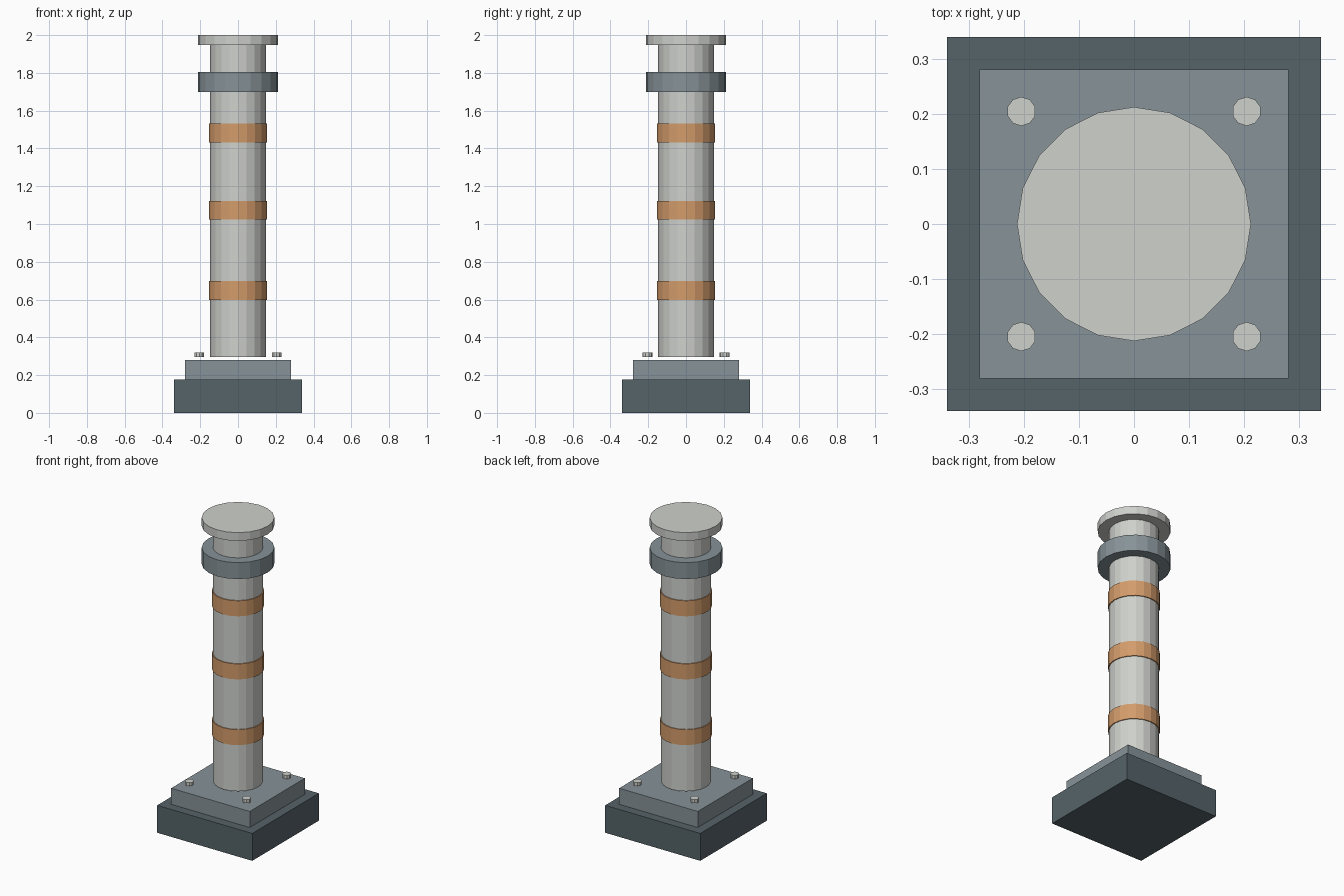
import bpy

cube = bpy.data.objects.get("Cube")
if cube:
    bpy.data.objects.remove(cube, do_unlink=True)


def material(name, rgb):
    m = bpy.data.materials.new(name)
    m.use_nodes = True
    m.diffuse_color = (*rgb, 1)
    m.node_tree.nodes["Principled BSDF"].inputs["Base Color"].default_value = (*rgb, 1)
    return m


pale = material("pale grey", (0.62, 0.635, 0.605))
slate = material("slate grey", (0.24, 0.29, 0.315))
dark = material("dark slate", (0.092, 0.125, 0.14))
copper = material("copper orange", (0.65, 0.33, 0.145))


def finish(name, mat):
    obj = bpy.context.object
    obj.name = name
    obj.data.materials.append(mat)
    return obj


def block(name, half, bottom, top, mat):
    bpy.ops.mesh.primitive_cube_add(size=1, location=(0, 0, (bottom + top) / 2))
    bpy.context.object.scale = (2 * half, 2 * half, top - bottom)
    bpy.ops.object.transform_apply(location=False, rotation=False, scale=True)
    return finish(name, mat)


def drum(name, radius, bottom, top, mat, sides=20, x=0, y=0):
    bpy.ops.mesh.primitive_cylinder_add(
        vertices=sides, radius=radius, depth=top - bottom,
        location=(x, y, (bottom + top) / 2))
    return finish(name, mat)


# Stepped square footing
block("base_slab", 0.34, 0, 0.177, dark)
block("base_plate", 0.281, 0.177, 0.281, slate)

# Column, standing just clear of the plate
drum("column", 0.147, 0.297, 1.95, pale)
drum("collar", 0.213, 1.7, 1.806, slate)
drum("cap", 0.213, 1.947, 2.0, pale)

# Bands around the column
for i, z in enumerate((0.648, 1.073, 1.481)):
    drum(f"band_{i + 1}", 0.153, z - 0.05, z + 0.05, copper)

# Bolts at the plate corners
for side, x in (("left", 0.205), ("right", -0.205)):
    for end, y in (("front", -0.205), ("back", 0.205)):
        drum(f"bolt_{end}_{side}", 0.0265, 0.297, 0.32, pale, 10, x, y)
